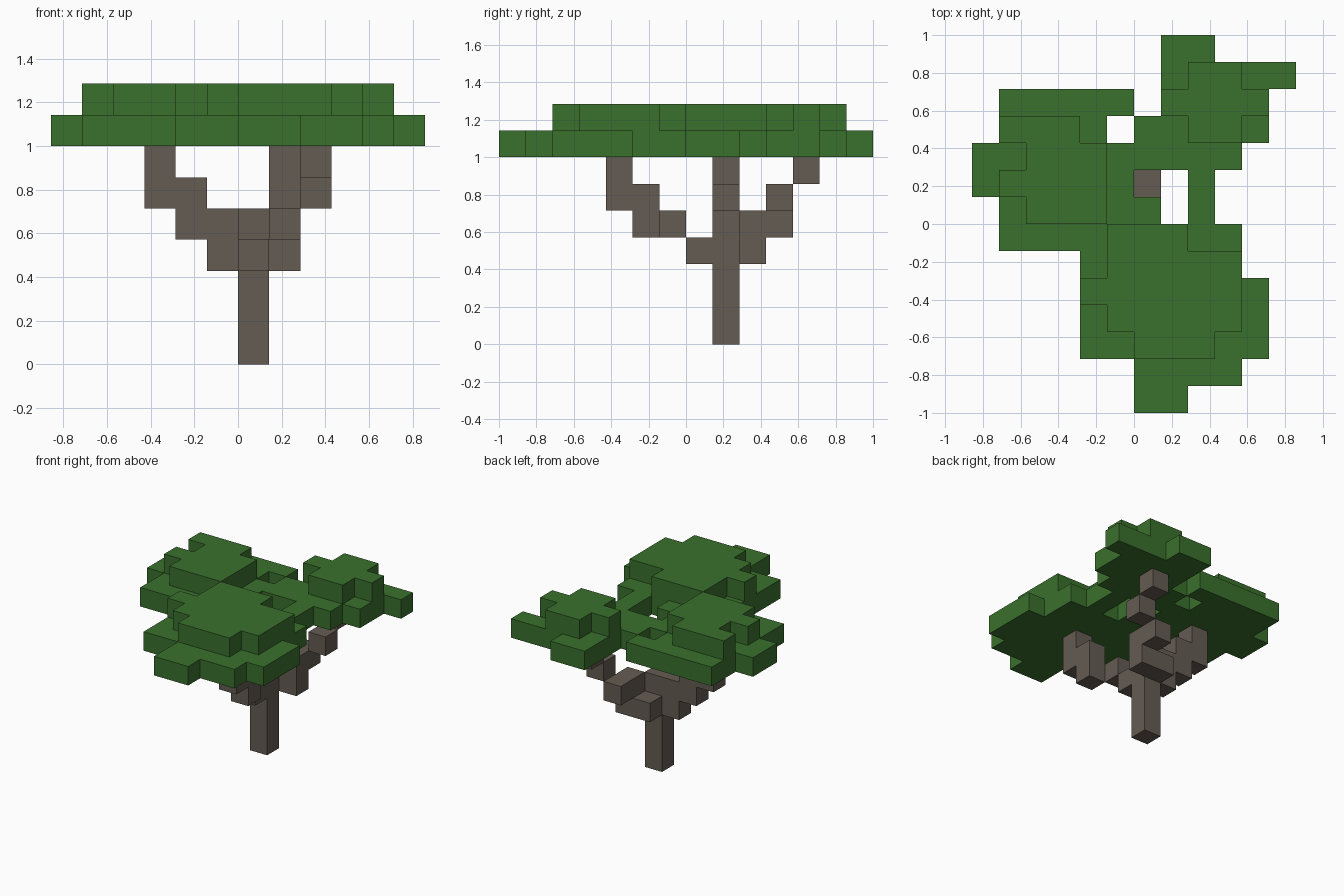
import bpy
import bmesh
from mathutils import Vector

U = 1 / 7  # edge length of one block

cube = bpy.data.objects.get("Cube")
if cube:
    bpy.data.objects.remove(cube, do_unlink=True)


def material(name, colour):
    mat = bpy.data.materials.new(name)
    mat.use_nodes = True
    mat.diffuse_color = colour
    mat.node_tree.nodes["Principled BSDF"].inputs["Base Color"].default_value = colour
    return mat


def block_shell(name, cells, mat):
    """Outer skin of a set of unit blocks, given by their lower corners."""
    bm = bmesh.new()
    for cell in cells:
        for axis in range(3):
            for sign in (-1, 1):
                step = [0, 0, 0]
                step[axis] = sign
                if tuple(c + s for c, s in zip(cell, step)) in cells:
                    continue
                normal = Vector(step)
                u = Vector([float(i == (axis + 1) % 3) for i in range(3)])
                v = normal.cross(u)
                middle = Vector(cell) + Vector((.5, .5, .5)) + normal / 2
                corners = [middle + (u * a + v * b) / 2
                           for a, b in ((-1, -1), (1, -1), (1, 1), (-1, 1))]
                bm.faces.new([bm.verts.new(c * U) for c in corners])
    bmesh.ops.remove_doubles(bm, verts=bm.verts, dist=U / 100)
    mesh = bpy.data.meshes.new(name)
    bm.to_mesh(mesh)
    bm.free()
    mesh.materials.append(mat)
    obj = bpy.data.objects.new(name, mesh)
    bpy.context.collection.objects.link(obj)
    return obj


leaf = material("leaf green", (0.042, 0.162, 0.026, 1))
bark = material("bark brown", (0.127, 0.107, 0.084, 1))

# Canopy plan, back row first: o = one block high, # = two blocks high
plan = [
    ".......oo...",
    ".......o##oo",
    ".ooooo.####.",
    ".###o.oo##o.",
    "oo###ooooo..",
    "o####o..o...",
    ".o###oo.o...",
    ".oooo###oo..",
    "....o#####..",
    "....######o.",
    "....o#####o.",
    "....oo###oo.",
    "......oooo..",
    "......oo....",
]
leaves = set()
for row, line in enumerate(plan):
    for col, mark in enumerate(line):
        for layer in range({".": 0, "o": 1, "#": 2}[mark]):
            leaves.add((col - 6, 6 - row, 7 + layer))
block_shell("canopy", leaves, leaf)

# Trunk and three branches as upright columns: x, y, bottom, top
columns = [
    (0, 1, 0, 5),                                            # trunk
    (-1, 1, 3, 5), (-2, 1, 4, 6), (-3, 1, 5, 7),             # side branch
    (0, 0, 3, 4), (0, -1, 4, 5), (1, -2, 4, 6), (1, -3, 5, 7),  # front branch
    (0, 2, 3, 4), (1, 2, 3, 5), (1, 3, 4, 5), (2, 3, 5, 6), (2, 4, 6, 7),  # back branch
]
wood = {(x, y, z) for x, y, low, high in columns for z in range(low, high)}
block_shell("trunk_and_branches", wood, bark)
